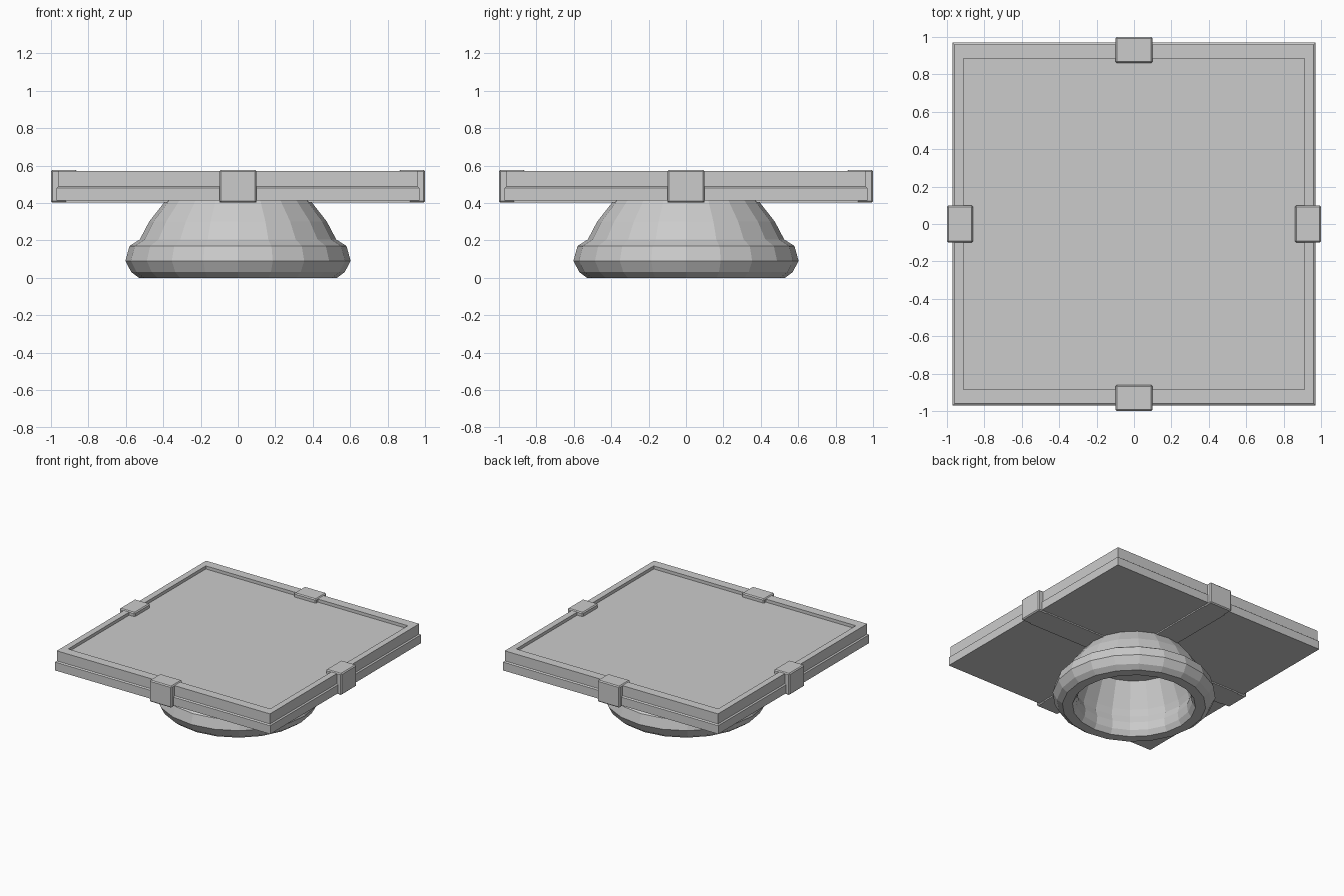
import bpy, bmesh, math
from mathutils import Matrix

if "Cube" in bpy.data.objects:
    bpy.data.objects.remove(bpy.data.objects["Cube"])


def finish(name, bm):
    bmesh.ops.recalc_face_normals(bm, faces=bm.faces[:])
    mesh = bpy.data.meshes.new(name)
    bm.to_mesh(mesh)
    bm.free()
    ob = bpy.data.objects.new(name, mesh)
    bpy.context.collection.objects.link(ob)
    return ob


def box(bm, x0, x1, y0, y1, z0, z1):
    m = Matrix.Translation(((x0 + x1) / 2, (y0 + y1) / 2, (z0 + z1) / 2))
    m = m @ Matrix.Diagonal((x1 - x0, y1 - y0, z1 - z0, 1))
    bmesh.ops.create_cube(bm, size=1, matrix=m)


# Square plate: one shell from stacked square loops (half x, half y, z)
loops = [(0.97, 0.97, 0.412), (0.97, 0.97, 0.48), (0.96, 0.96, 0.488),
         (0.96, 0.96, 0.57), (0.91, 0.885, 0.57), (0.91, 0.885, 0.545)]
bm = bmesh.new()
rings = [[bm.verts.new((sx * x, sy * y, z))
          for sx, sy in ((-1, -1), (1, -1), (1, 1), (-1, 1))] for x, y, z in loops]
for a, b in zip(rings, rings[1:]):
    for i in range(4):
        j = (i + 1) % 4
        bm.faces.new((a[i], a[j], b[j], b[i]))
bm.faces.new(rings[0])
bm.faces.new(rings[-1])
finish("plate", bm)

# Clips at the middle of each side, with straps running under the plate
for k, side in enumerate(("right", "back", "left", "front")):
    turn = Matrix.Rotation(k * math.pi / 2, 4, 'Z')
    bm = bmesh.new()
    box(bm, 0.86, 1.0, -0.1, 0.1, 0.402, 0.577)
    bmesh.ops.bevel(bm, geom=bm.edges[:], offset=0.008, segments=1, affect='EDGES')
    bmesh.ops.transform(bm, matrix=turn, verts=bm.verts[:])
    finish(side + "_clip", bm)

    bm = bmesh.new()
    box(bm, 0.37, 0.92, -0.1, 0.1, 0.402, 0.42)
    bmesh.ops.transform(bm, matrix=turn, verts=bm.verts[:])
    finish(side + "_strap", bm)

# Hollow faceted foot: closed profile (radius, z) spun around the z axis
profile = [(0.385, 0.415), (0.475, 0.30), (0.525, 0.205), (0.58, 0.17),
           (0.602, 0.09), (0.57, 0.03), (0.53, 0.0), (0.455, 0.0),
           (0.43, 0.04), (0.42, 0.10), (0.44, 0.16), (0.425, 0.21),
           (0.35, 0.415)]
SIDES = 20
bm = bmesh.new()
rings = [[bm.verts.new((r * math.cos(2 * math.pi * i / SIDES),
                        r * math.sin(2 * math.pi * i / SIDES), z))
          for i in range(SIDES)] for r, z in profile]
for a, b in zip(rings, rings[1:] + rings[:1]):
    for i in range(SIDES):
        j = (i + 1) % SIDES
        bm.faces.new((a[i], a[j], b[j], b[i]))
finish("foot", bm)
